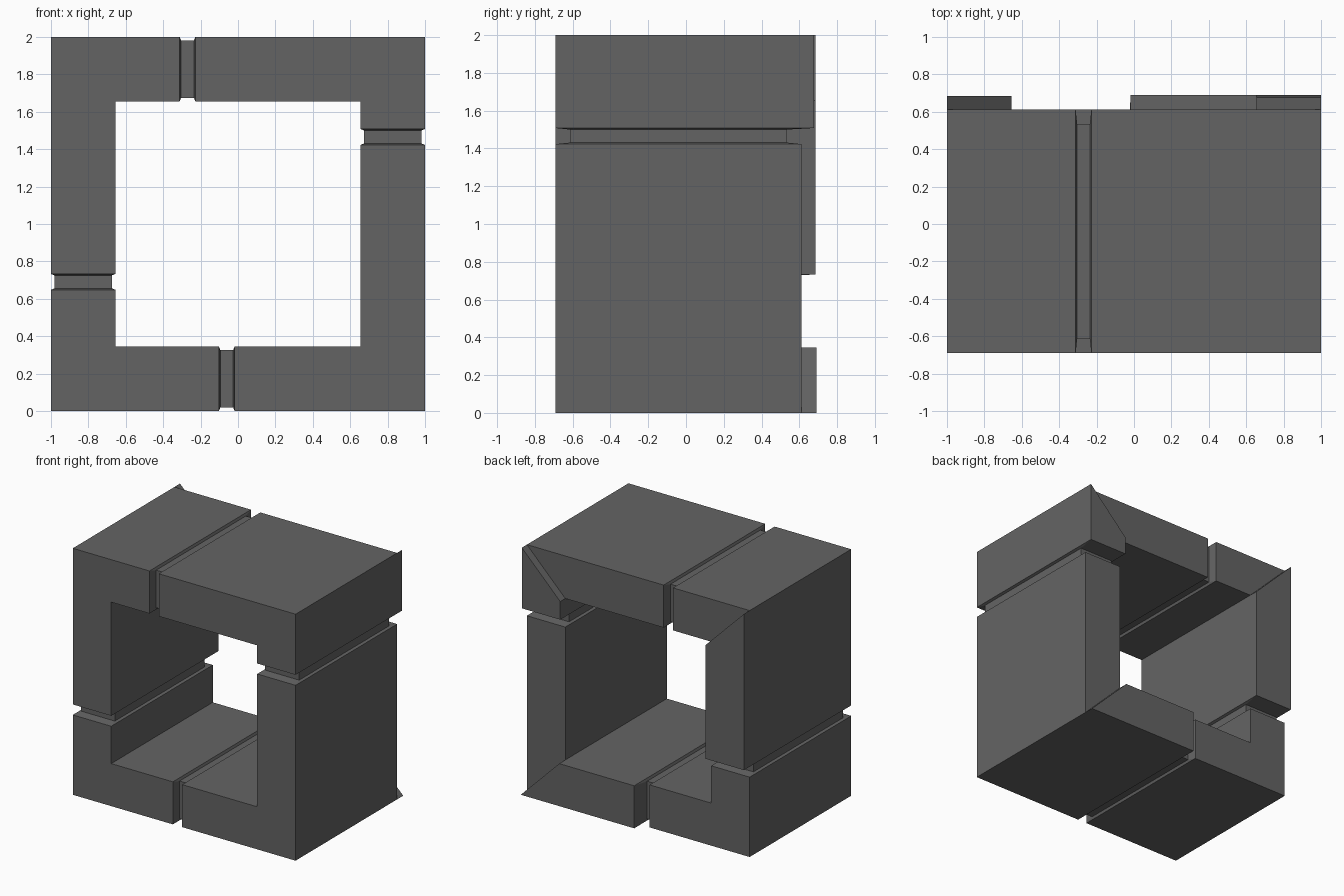
import bpy, bmesh
from mathutils import Vector

if "Cube" in bpy.data.objects:
    bpy.data.objects.remove(bpy.data.objects["Cube"])

OUT, INN, MID = 1.0, 0.655, 1.0     # half sizes of the square ring, centre height
FRONT, BACK = -0.69, 0.612
CORE_FRONT, CORE_BACK, INSET, LIP = -0.615, 0.535, 0.02, 0.008

dark = bpy.data.materials.new("dark_grey")
dark.diffuse_color = (0.127, 0.127, 0.127, 1)
dark.use_nodes = True
dark.node_tree.nodes["Principled BSDF"].inputs["Base Color"].default_value = dark.diffuse_color


def finish(bm, name):
    bmesh.ops.recalc_face_normals(bm, faces=bm.faces)
    mesh = bpy.data.meshes.new(name)
    bm.to_mesh(mesh)
    bm.free()
    mesh.materials.append(dark)
    obj = bpy.data.objects.new(name, mesh)
    bpy.context.collection.objects.link(obj)
    return obj


def corner_piece(name, sx, sz, col_end, bar_end, col_back, bar_back):
    """L-shaped block: a column arm and a bar arm mitred at the corner,
    each with its own back depth."""
    o, i = (sx * OUT, MID + sz * OUT), (sx * INN, MID + sz * INN)
    arms = [((sx * OUT, col_end), (sx * INN, col_end), col_back),
            ((bar_end, MID + sz * OUT), (bar_end, MID + sz * INN), bar_back)]
    bm = bmesh.new()
    cache = {}

    def v(p, y):
        key = (p[0], y, p[1])
        if key not in cache:
            cache[key] = bm.verts.new(key)
        return cache[key]

    # front face
    (ao, ai, _), (bo, bi, _) = arms
    bm.faces.new([v(p, FRONT) for p in (ao, o, bo, bi, i, ai)])
    for eo, ei, y in arms:
        # back face and long walls of each arm
        bm.faces.new([v(p, y) for p in (o, eo, ei, i)])
        for p, q in ((o, eo), (ei, i)):
            bm.faces.new([v(p, FRONT), v(q, FRONT), v(q, y), v(p, y)])
        # end cap, sloping slightly out towards the connector
        along = (Vector(eo) - Vector(o)).normalized() * LIP
        across = (Vector(ei) - Vector(eo)).normalized() * INSET
        co, ci = tuple(Vector(eo) + along + across), tuple(Vector(ei) + along - across)
        outer = [v(eo, FRONT), v(ei, FRONT), v(ei, y), v(eo, y)]
        inner = [v(co, CORE_FRONT), v(ci, CORE_FRONT), v(ci, CORE_BACK), v(co, CORE_BACK)]
        for k in range(4):
            n = (k + 1) % 4
            bm.faces.new([outer[k], outer[n], inner[n], inner[k]])
        bm.faces.new(inner)
    # mitred step between the two back depths
    if col_back != bar_back:
        bm.faces.new([v(o, col_back), v(i, col_back), v(i, bar_back), v(o, bar_back)])
    return finish(bm, name)


def connector(name, x0, x1, z0, z1):
    bm = bmesh.new()
    bmesh.ops.create_cube(bm, size=1)
    for w in bm.verts:
        w.co = (x1 if w.co.x > 0 else x0, CORE_BACK if w.co.y > 0 else CORE_FRONT,
                z1 if w.co.z > 0 else z0)
    return finish(bm, name)


# four corner blocks
corner_piece("upper_left_corner", -1, 1, 0.733, -0.312, 0.685, BACK)
corner_piece("upper_right_corner", 1, 1, 1.508, -0.228, 0.677, BACK)
corner_piece("lower_right_corner", 1, -1, 1.423, -0.018, BACK, 0.69)
corner_piece("lower_left_corner", -1, -1, 0.648, -0.102, BACK, BACK)

# recessed connectors in the gaps
a, b = INN + INSET, OUT - INSET
connector("top_connector", -0.304, -0.236, MID + a, MID + b)
connector("bottom_connector", -0.094, -0.026, MID - b, MID - a)
connector("right_connector", a, b, 1.431, 1.50)
connector("left_connector", -b, -a, 0.656, 0.725)
